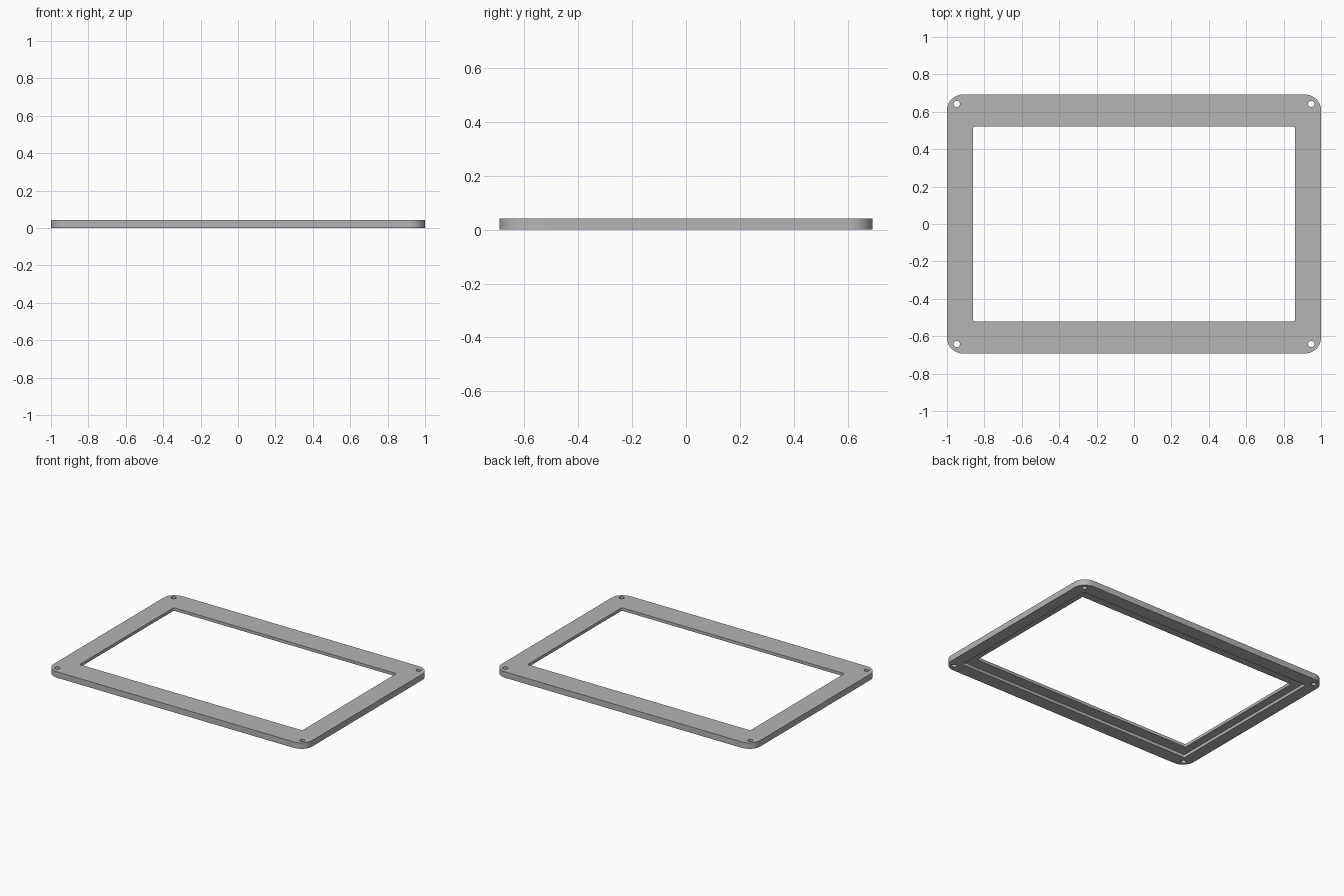
import bpy, bmesh
from math import cos, sin, pi, radians

if "Cube" in bpy.data.objects:
    bpy.data.objects.remove(bpy.data.objects["Cube"], do_unlink=True)

HALF_X, HALF_Y, THICK = 1.0, 0.692, 0.042

grey = bpy.data.materials.new("mid_grey")
grey.use_nodes = True
colour = (0.46, 0.46, 0.46, 1)
grey.diffuse_color = colour
grey.node_tree.nodes["Principled BSDF"].inputs["Base Color"].default_value = colour


def rounded_slab(name, hx, hy, radius, z0, z1, steps=10, centre=(0, 0)):
    """Prism with a rounded-rectangle outline."""
    bm = bmesh.new()
    ring = []
    for i, (sx, sy) in enumerate([(1, 1), (-1, 1), (-1, -1), (1, -1)]):
        for k in range(steps + 1):
            a = (i + k / steps) * pi / 2
            x = centre[0] + sx * (hx - radius) + radius * cos(a)
            y = centre[1] + sy * (hy - radius) + radius * sin(a)
            ring.append(bm.verts.new((x, y, z0)))
    base = bm.faces.new(ring)
    top = bmesh.ops.extrude_face_region(bm, geom=[base])["geom"]
    verts = [v for v in top if isinstance(v, bmesh.types.BMVert)]
    bmesh.ops.translate(bm, verts=verts, vec=(0, 0, z1 - z0))
    bmesh.ops.remove_doubles(bm, verts=bm.verts, dist=1e-5)
    bmesh.ops.recalc_face_normals(bm, faces=bm.faces)
    mesh = bpy.data.meshes.new(name)
    bm.to_mesh(mesh)
    bm.free()
    mesh.materials.append(grey)
    obj = bpy.data.objects.new(name, mesh)
    bpy.context.collection.objects.link(obj)
    return obj


# Flat plate with rounded corners
frame = rounded_slab("bezel_frame", HALF_X, HALF_Y, 0.085, 0, THICK)

# Window opening, and the wider rebate on the underside
cutters = [
    rounded_slab("opening_cutter", 0.861, 0.52, 0.008, -0.1, 0.1, 4),
    rounded_slab("rebate_cutter", 0.918, 0.598, 0.008, -0.1, 0.021, 4),
]

# Screw hole in each corner
for sx in (-1, 1):
    for sy in (-1, 1):
        cutters.append(rounded_slab("screw_hole_cutter", 0.017, 0.017, 0.017, -0.1, 0.1, 6,
                                    (sx * 0.948, sy * 0.642)))

for cutter in cutters:
    cutter.hide_render = True
    mod = frame.modifiers.new(cutter.name, "BOOLEAN")
    mod.operation = "DIFFERENCE"
    mod.solver = "EXACT"
    mod.object = cutter

# Bake the cuts and drop the cutters
bpy.context.view_layer.update()
graph = bpy.context.evaluated_depsgraph_get()
cut_mesh = bpy.data.meshes.new_from_object(frame.evaluated_get(graph))
frame.modifiers.clear()
frame.data = cut_mesh
for cutter in cutters:
    bpy.data.objects.remove(cutter, do_unlink=True)

# Smooth the corner arcs, keep the rims sharp
for obj in bpy.context.selected_objects:
    obj.select_set(False)
frame.select_set(True)
bpy.context.view_layer.objects.active = frame
bpy.ops.object.shade_smooth_by_angle(angle=radians(35))
